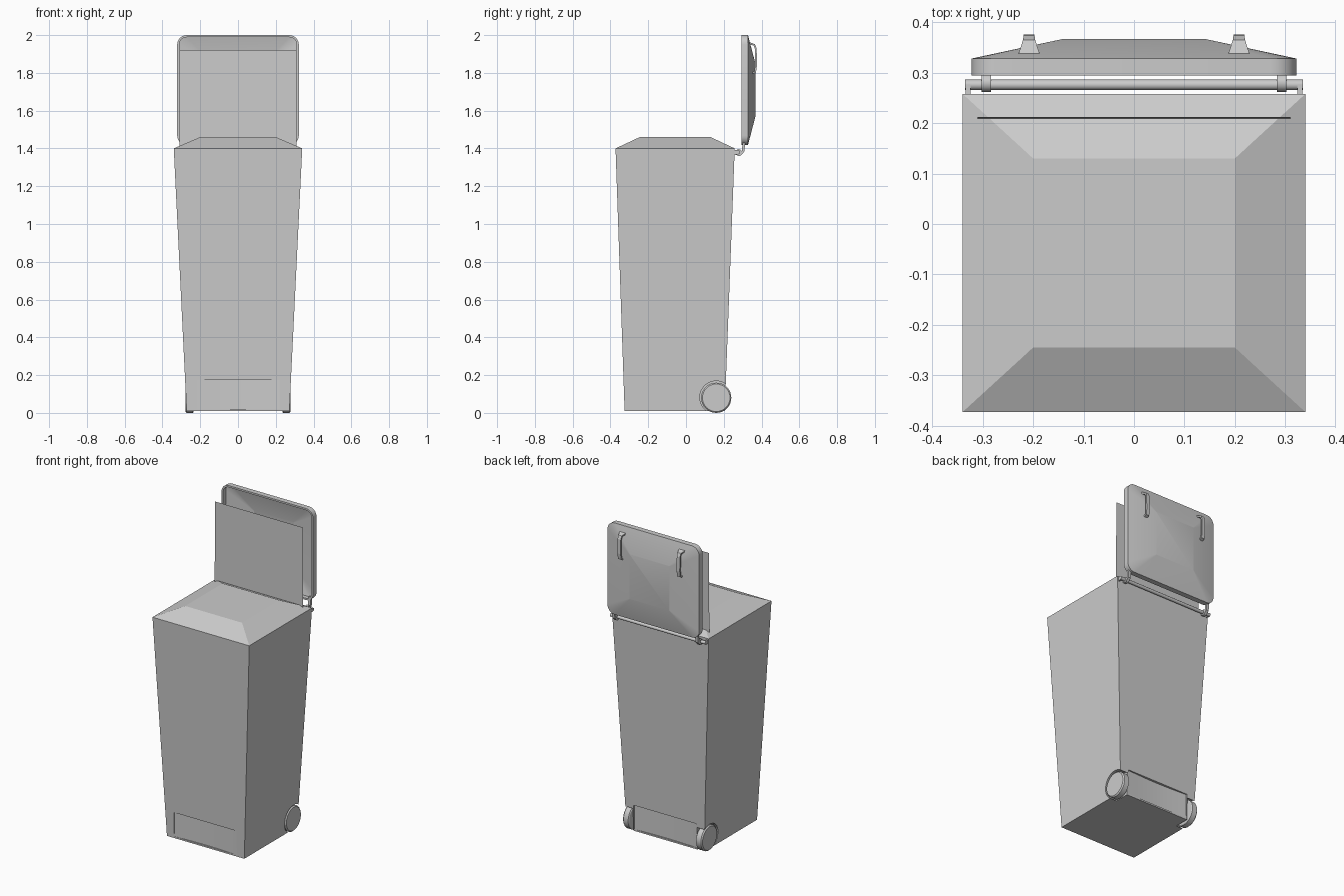
import bpy, bmesh, math
from mathutils import Vector

if "Cube" in bpy.data.objects:
    bpy.data.objects.remove(bpy.data.objects["Cube"])


def make(name, loops, caps=True, smooth=None):
    """Skin a list of equal-length point loops into a mesh object."""
    bm = bmesh.new()
    rings = [[bm.verts.new(p) for p in loop] for loop in loops]
    n = len(rings[0])
    for a, b in zip(rings, rings[1:]):
        for i in range(n):
            j = (i + 1) % n
            bm.faces.new((a[i], a[j], b[j], b[i]))
    if caps:
        bm.faces.new(rings[0][::-1])
        bm.faces.new(rings[-1])
    bmesh.ops.recalc_face_normals(bm, faces=bm.faces)
    mesh = bpy.data.meshes.new(name)
    bm.to_mesh(mesh)
    bm.free()
    ob = bpy.data.objects.new(name, mesh)
    bpy.context.collection.objects.link(ob)
    if smooth:
        activate(ob)
        bpy.ops.object.shade_smooth_by_angle(angle=math.radians(smooth))
    return ob


def activate(ob):
    bpy.ops.object.select_all(action='DESELECT')
    ob.select_set(True)
    bpy.context.view_layer.objects.active = ob


def rect(hx, y0, y1, z):
    return [(-hx, y0, z), (hx, y0, z), (hx, y1, z), (-hx, y1, z)]


def disc(x, y, z, r, n=32):
    return [(x, y + r * math.cos(2 * math.pi * i / n), z + r * math.sin(2 * math.pi * i / n))
            for i in range(n)]


def strap(name, x, path, widths, t):
    """Flat bar following a path in the y-z plane."""
    loops = []
    for i, (y, z) in enumerate(path):
        a, b = path[max(i - 1, 0)], path[min(i + 1, len(path) - 1)]
        d = Vector((b[0] - a[0], b[1] - a[1])).normalized()
        ny, nz, w = -d.y * t / 2, d.x * t / 2, widths[i] / 2
        loops.append([(x - w, y - ny, z - nz), (x + w, y - ny, z - nz),
                      (x + w, y + ny, z + nz), (x - w, y + ny, z + nz)])
    return make(name, loops)


def cut(ob, cutter):
    m = ob.modifiers.new("cut", 'BOOLEAN')
    m.operation, m.object, m.solver = 'DIFFERENCE', cutter, 'EXACT'
    activate(ob)
    bpy.ops.object.modifier_apply(modifier=m.name)
    bpy.data.objects.remove(cutter)


# tapered body with its raised, hipped top
body = make("bin_body", [rect(0.272, -0.325, 0.205, 0.01),
                         rect(0.34, -0.373, 0.258, 1.40),
                         rect(0.20, -0.245, 0.13, 1.46)])

# shallow curved recesses at the foot of front and back
for face_y, out in ((-0.325, -1), (0.205, 1)):
    arc = [(-0.22 + 0.44 * i / 12, face_y - out * 0.008 * math.sin(math.pi * i / 12))
           for i in range(13)]
    outline = arc + [(0.22, face_y + out * 0.1), (-0.22, face_y + out * 0.1)]
    cut(body, make("recess_cutter", [[(x, y, z) for x, y in outline] for z in (0.02, 0.175)]))

# wheel wells and wheels
for s, side in ((-1, "left"), (1, "right")):
    cut(body, make("well_cutter", [disc(s * x, 0.16, 0.082, 0.087) for x in (0.225, 0.4)]))
    make(side + "_wheel", [disc(s * x, 0.16, 0.08, r) for x, r in
                           ((0.235, 0.074), (0.239, 0.08), (0.272, 0.08), (0.279, 0.073))],
         smooth=30)
activate(body)
bpy.ops.object.shade_smooth_by_angle(angle=math.radians(10))

# thin upright sheet behind the opening
sheet = bpy.data.meshes.new("inner_sheet")
sheet.from_pydata([(-0.31, 0.208, 1.37), (0.31, 0.208, 1.37),
                   (0.31, 0.212, 1.92), (-0.31, 0.212, 1.92)], [], [(0, 1, 2, 3)])
bpy.context.collection.objects.link(bpy.data.objects.new("inner_sheet", sheet))


# open lid: rounded rim with a hollow dome
def rounded(hx, hz, r, y, zc=1.709, n=6):
    pts = []
    for q, (sx, sz) in enumerate(((1, 1), (-1, 1), (-1, -1), (1, -1))):
        for i in range(n + 1):
            a = math.pi / 2 * (q + i / n)
            pts.append((sx * (hx - r) + r * math.cos(a), y, zc + sz * (hz - r) + r * math.sin(a)))
    return pts


make("lid", [rounded(0.14, 0.142, 0.002, 0.367),
             rounded(0.322, 0.291, 0.05, 0.328),
             rounded(0.322, 0.291, 0.05, 0.294),
             rounded(0.311, 0.280, 0.04, 0.294),
             rounded(0.311, 0.280, 0.04, 0.322),
             rounded(0.14, 0.142, 0.002, 0.359)], smooth=30)

# hinge bar
make("hinge_bar", [disc(x, 0.276, 1.38, 0.0105, 12) for x in (-0.335, 0.335)], smooth=40)

for s, side in ((-1, "left"), (1, "right")):
    # lid grips
    strap(side + "_lid_grip", s * 0.208,
          [(0.336, 1.957), (0.362, 1.948), (0.369, 1.93), (0.371, 1.84), (0.366, 1.805), (0.352, 1.80)],
          [0.042, 0.024, 0.022, 0.022, 0.022, 0.026], 0.010)
    # arms from the bar up to the lid
    strap(side + "_lid_arm", s * 0.293,
          [(0.262, 1.372), (0.288, 1.37), (0.302, 1.385), (0.308, 1.44)], [0.018] * 4, 0.014)
    # brackets from the body to the bar
    strap(side + "_bar_bracket", s * 0.329, [(0.25, 1.38), (0.277, 1.38)], [0.01] * 2, 0.022)
    # collars on the bar
    make(side + "_hinge_collar", [disc(s * x, 0.280, 1.378, 0.018, 12) for x in (0.284, 0.302)],
         smooth=40)
